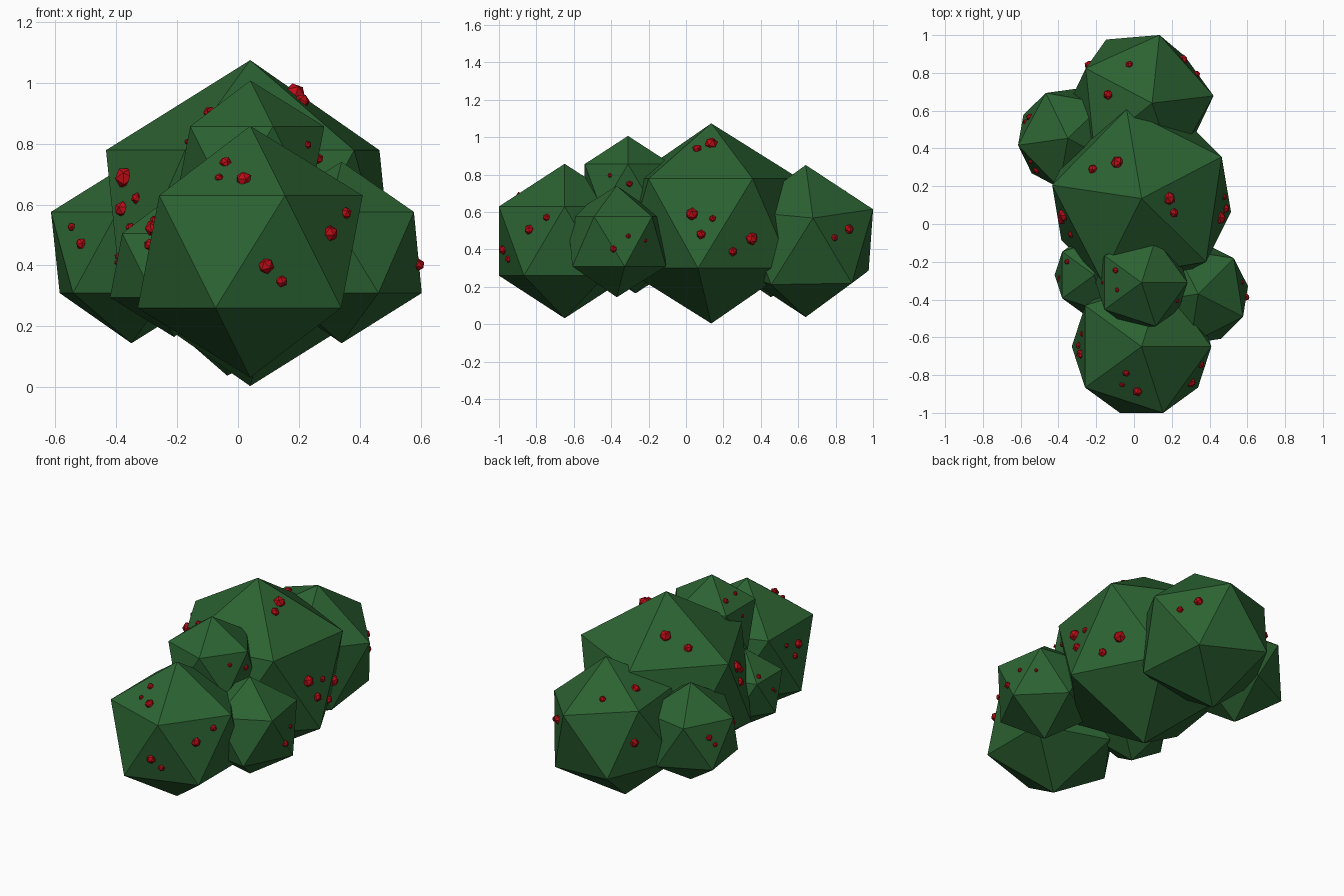
import bpy
from math import radians, cos, sin
from mathutils import Matrix, Vector

if "Cube" in bpy.data.objects:
    bpy.data.objects.remove(bpy.data.objects["Cube"])


def material(name, rgb):
    m = bpy.data.materials.new(name)
    m.diffuse_color = (*rgb, 1)
    m.use_nodes = True
    m.node_tree.nodes["Principled BSDF"].inputs["Base Color"].default_value = m.diffuse_color
    return m


green = material("leaf_green", (0.025, 0.125, 0.032))
red = material("berry_red", (0.5, 0.004, 0.008))


def ico(name, loc, r, rot, mat):
    """Low-poly 20-sided ball."""
    bpy.ops.mesh.primitive_ico_sphere_add(subdivisions=1, radius=r)
    o = bpy.context.object
    o.name = name
    o.data.transform(rot)
    o.location = loc
    o.data.materials.append(mat)
    return o


def clump(name, loc, r, turn, tilt, clusters):
    """Leaf ball with berry clusters; each berry is an (azimuth, elevation) cast onto the faces."""
    rot = Matrix.Rotation(radians(tilt), 4, 'Y') @ Matrix.Rotation(radians(turn), 4, 'Z')
    ball = ico("clump_" + name, loc, r, rot, green)
    planes = [(p.center.copy(), p.normal.copy()) for p in ball.data.polygons]
    for c, cluster in enumerate(clusters):
        size = 0.067 * r                      # biggest berry first, then smaller ones
        for b, (az, el) in enumerate(cluster):
            a, e = radians(az), radians(el)
            d = Vector((cos(e) * cos(a), cos(e) * sin(a), sin(e)))
            dist = min(q.dot(n) / d.dot(n) for q, n in planes if d.dot(n) > 0.1)
            spin = Matrix.Rotation(a + e, 4, Vector((1, b, 1)))
            ico(f"berry_{name}_{c + 1}_{b + 1}", Vector(loc) + d * dist, size, spin, red)
            size *= 0.74


# Large clumps along the length
clump("main", (0.04, 0.135, 0.539), 0.535, 27.5, 0, [
    [(-168, 19.5), (-165, 6), (-153, 11)],
    [(124, 58), (149, 46)],
    [(0, 71), (-24, 65)],
    [(-14, 6.6), (-7, -7.6), (1, 3.4)],
    [(31, -11), (16, -20)]])
clump("front", (0.04, -0.649, 0.445), 0.413, 0, 0, [
    [(-95, 45), (-120, 61), (-117, 47)],
    [(-81, -8), (-71, -17)],
    [(-36, 10.6), (-17, 21)],
    [(-173, 13.5), (-181, 4), (-192, 18)]])
clump("back", (0.03, 0.64, 0.445), 0.412, 6, 9.2, [
    [(45, 11), (27, 3)],
    [(165, 59), (105, 50)],
    [(143, 7)]])

# Small clumps filling the gaps
clump("top", (0.04, -0.31, 0.735), 0.272, 0, 0, [
    [(2, 4), (-27, 16)],
    [(155, 48), (197, 52), (180, 19)]])
clump("right", (0.34, -0.37, 0.4425), 0.298, -27, 0, [
    [(-4, -9), (15, 7), (39, 1)]])
clump("left_back", (-0.35, 0.454, 0.4425), 0.298, 44, 0, [
    [(226, 7), (212, 20)],
    [(151, 13), (159, 2)]])
clump("left_front", (-0.21, -0.27, 0.40), 0.235, 0, 0, [
    [(154, 38), (183, 9), (188, 3)]])
